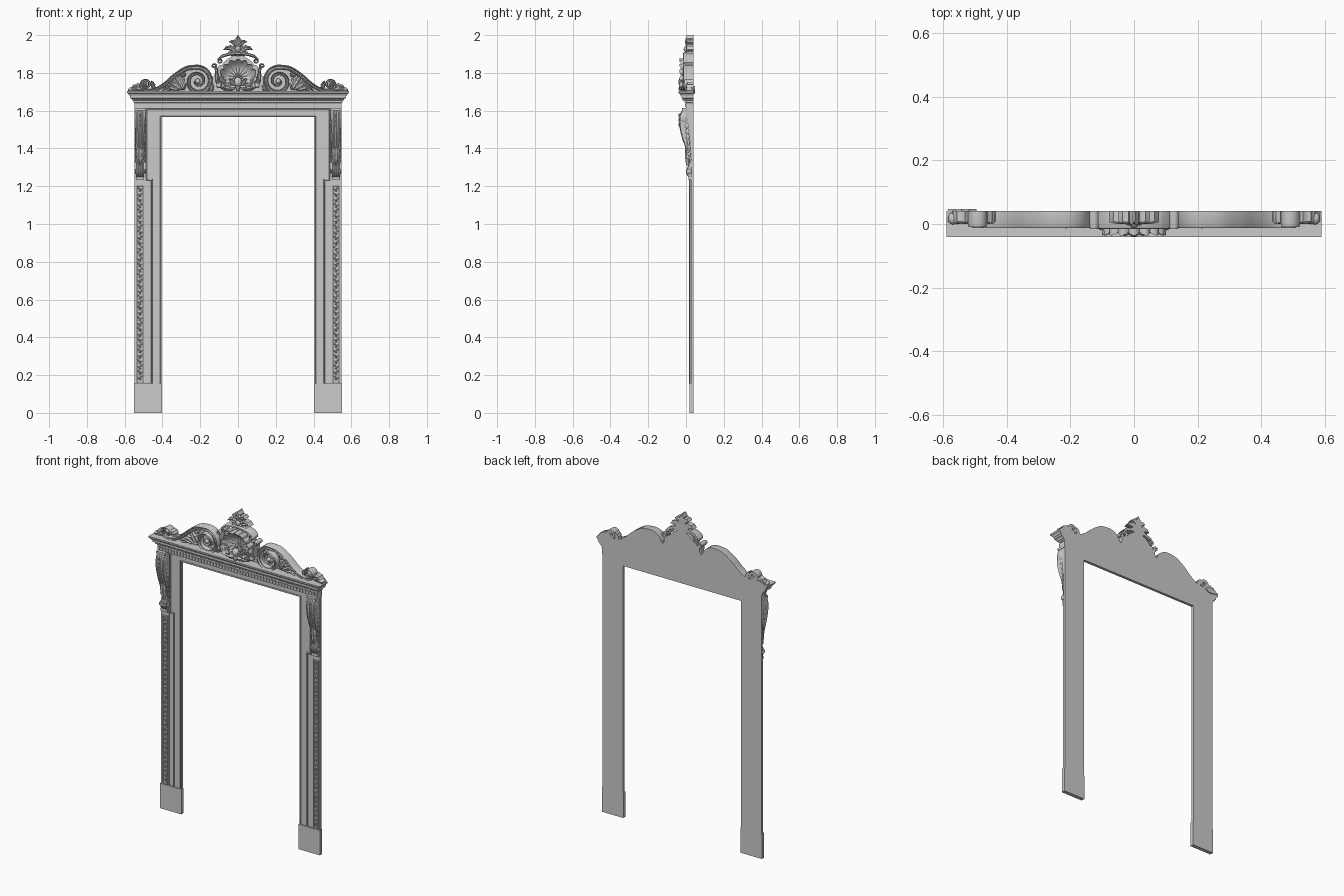
import bpy, bmesh
from math import sin, cos, pi, radians
from mathutils import Matrix, Vector

if "Cube" in bpy.data.objects:
    bpy.data.objects.remove(bpy.data.objects["Cube"])

YB = 0.041  # flat back plane


def loft(bm, rings, closed=True, caps=True):
    vs = [[bm.verts.new(p) for p in r] for r in rings]
    n = len(vs[0])
    for a, b in zip(vs, vs[1:]):
        for j in range(n if closed else n - 1):
            k = (j + 1) % n
            bm.faces.new((a[j], a[k], b[k], b[j]))
    if caps:
        bm.faces.new(vs[0])
        bm.faces.new(vs[-1])


def prism(bm, pts, y0, y1=YB):
    loft(bm, [[(x, y, z) for x, z in pts] for y in (y0, y1)])


def box(bm, x0, x1, z0, z1, y0, y1=YB):
    prism(bm, [(x0, z0), (x1, z0), (x1, z1), (x0, z1)], y0, y1)


def sweep(bm, path, section, scale=None):
    """Run a (side, y) section along an (x, z) path with mitred corners."""
    P = [Vector(p) for p in path]
    rings = []
    for i, p in enumerate(P):
        d0 = (p - P[max(i - 1, 0)]).normalized()
        d1 = (P[min(i + 1, len(P) - 1)] - p).normalized()
        t = (d0 + d1).normalized()
        ref = d1 if d1.length > 0 else d0
        k = (scale[i] if scale else 1) / max(0.5, t.dot(ref))
        rings.append([(p.x - t.y * s * k, y, p.y + t.x * s * k) for s, y in section])
    loft(bm, rings)


def spline(pts, n=8):
    P = [Vector(p) for p in [pts[0]] + list(pts) + [pts[-1]]]
    out = []
    for a, b, c, d in zip(P, P[1:], P[2:], P[3:]):
        for i in range(n):
            t = i / n
            out.append(0.5 * (2 * b + (c - a) * t + (2 * a - 5 * b + 4 * c - d) * t * t
                              + (3 * b - a - 3 * c + d) * t ** 3))
    return [tuple(v) for v in out] + [tuple(P[-1])]


def spiral(c, r0, r1, a0, a1, n):
    return [(c[0] + (r0 + (r1 - r0) * i / n) * cos(radians(a0 + (a1 - a0) * i / n)),
             c[1] + (r0 + (r1 - r0) * i / n) * sin(radians(a0 + (a1 - a0) * i / n)))
            for i in range(n + 1)]


def leaf(bm, x, z, ang, length, width, y=0.01, d=0.012, curl=0, back=0.03, n=12):
    """Lobed acanthus leaf with a grooved midrib, curling in the xz plane."""
    rings = []
    for i in range(n + 1):
        t = i / n
        a = radians(ang + curl * t)
        w = width * (0.12 + sin(pi * t ** 0.75)) * (1 + 0.22 * cos(t * 8 * pi)) * 0.5
        f = y - d * 0.6 * sin(pi * t)
        rings.append([(x - sin(a) * s * w, yy, z + cos(a) * s * w) for s, yy in
                      ((-1, back), (-1, f), (-.5, f - d * .6), (0, f - d * .2), (.5, f - d * .6), (1, f), (1, back))])
        x += cos(a) * length / n
        z += sin(a) * length / n
    loft(bm, rings)


def blob(bm, x, y, z, sx, sy, sz, rot=0, seg=10):
    m = Matrix.Translation((x, y, z)) @ Matrix.Rotation(-radians(rot), 4, 'Y') @ Matrix.Diagonal((sx, sy, sz, 1))
    bmesh.ops.create_uvsphere(bm, u_segments=seg, v_segments=max(6, seg // 2 + 1), radius=1, matrix=m)


def finish(name, bm, mirror=True, smooth=True):
    bmesh.ops.recalc_face_normals(bm, faces=bm.faces)
    me = bpy.data.meshes.new(name)
    bm.to_mesh(me)
    bm.free()
    ob = bpy.data.objects.new(name, me)
    bpy.context.collection.objects.link(ob)
    if smooth:
        bpy.ops.object.select_all(action='DESELECT')
        ob.select_set(True)
        bpy.context.view_layer.objects.active = ob
        bpy.ops.object.shade_smooth_by_angle(angle=radians(35))
    if mirror:
        ob.modifiers.new("Mirror", 'MIRROR')


# Plinth blocks
bm = bmesh.new()
box(bm, 0.403, 0.55, 0, 0.155, 0.018)
finish("plinth", bm, smooth=False)

# Backing frame: jambs and header in one slab
bm = bmesh.new()
prism(bm, [(0.408, 0.15), (0.547, 0.15), (0.547, 1.695), (-0.547, 1.695), (-0.547, 0.15),
           (-0.408, 0.15), (-0.408, 1.568), (0.408, 1.568)], 0.029)
finish("door_frame", bm, False, False)

# Architrave with ears, its outer bead and inner lip
half = [(0.457, 0.155), (0.457, 1.235), (0.482, 1.235), (0.482, 1.604)]
eared = half + [(-x, z) for x, z in reversed(half)]
bm = bmesh.new()
prism(bm, eared + [(-0.416, 0.155), (-0.416, 1.577), (0.416, 1.577), (0.416, 0.155)], 0.024)
sweep(bm, eared, [(-.004, .03), (-.004, .02), (-.001, .017), (.003, .019), (.004, .03)])
sweep(bm, [(0.409, .155), (0.409, 1.57), (-0.409, 1.57), (-0.409, .155)],
      [(-.003, YB), (-.003, .024), (0, .021), (.003, .024), (.003, YB)])
finish("architrave", bm, False)

# Pilaster strips with sunken panel borders
bm = bmesh.new()
box(bm, 0.492, 0.547, 0.155, 1.235, 0.026)
sweep(bm, [(.519, .158), (.504, .158), (.504, 1.2), (.534, 1.2), (.534, .158), (.519, .158)],
      [(-.004, .03), (-.004, .021), (0, .019), (.004, .021), (.004, .03)])
finish("pilaster_panel", bm)

# Carved leaf chain inside the panels
bm = bmesh.new()
for i in range(36):
    z = 0.178 + i * 0.0285
    s = 1 if i % 2 else -1
    blob(bm, .519, .025, z, .005, .006, .005, seg=8)
    blob(bm, .519 + s * .005, .025, z + .012, .0045, .005, .011, s * -35, 8)
    blob(bm, .519 - s * .006, .025, z + .006, .003, .004, .008, s * 40, 8)
finish("panel_carving", bm)

# Console brackets: fluted front following an S profile
bm = bmesh.new()
prof = spline([(.012, 1.614), (-.02, 1.602), (-.034, 1.57), (-.035, 1.52), (-.024, 1.465), (-.006, 1.41),
               (.008, 1.36), (.013, 1.315), (.004, 1.295), (0, 1.275), (.008, 1.255), (.02, 1.245)], 4)
rings = []
for y, z in prof:
    w = 0.021 + 0.006 * max(0, min(1, (z - 1.3) / 0.25))
    ring = [(.518 - w, YB, z)]
    for k in range(17):
        u = k / 8 - 1
        ring.append((.518 + u * w, y + .0035 * (1 - cos(u * 4 * pi)) * .5 + .004 * abs(u) ** 6, z))
    rings.append(ring + [(.518 + w, YB, z)])
loft(bm, rings)
box(bm, .488, .548, 1.6, 1.615, -.022)
box(bm, .497, .541, 1.232, 1.25, .012)
finish("console", bm)

# Console scroll eyes and leaf carving
bm = bmesh.new()
for x in (.492, .544):
    for y, z, r in ((-.008, 1.565, .023), (.016, 1.278, .013)):
        for k in (1, .55):
            blob(bm, x, y, z, .004 + .003 * (1 - k), r * k, r * k, seg=14)
    for i in range(7):
        z = 1.52 - i * .03
        blob(bm, x, .004 + i * .003, z, .004, .011 - i * .0008, .015, seg=8)
leaf(bm, .518, 1.31, 90, .15, .032, .008, .012, back=.03)
for i in range(6):
    blob(bm, .518, -.036 + max(0, i - 2) * .008, 1.575 - i * .024, .005, .005, .01, seg=8)
finish("console_carving", bm)

# Cornice: moulded profile mitred round front and sides
bm = bmesh.new()
loft(bm, [[(-.548 - o, YB, z), (-.548 - o, -.001 - o, z), (.548 + o, -.001 - o, z), (.548 + o, YB, z)]
          for o, z in ((0, 1.612), (0, 1.641), (.006, 1.644), (.006, 1.654), (.011, 1.657), (.016, 1.663),
                       (.024, 1.667), (.024, 1.679), (.028, 1.681), (.033, 1.689), (.039, 1.693), (.04, 1.703))])
finish("cornice", bm, False, False)

# Dentils and bead row
bm = bmesh.new()
for i in range(54):
    x = (i - 26.5) * .0205
    box(bm, x - .006, x + .006, 1.619, 1.637, -.006, .01)
for i in range(76):
    blob(bm, (i - 37.5) * .0148, -.014, 1.659, .0055, .006, .0055, seg=8)
finish("dentils", bm, False)

# Pediment scroll: inner volute, sweeping shoulder, outer volute
inner = spiral((.213, 1.756), .075, .012, 90, 740, 60)[::-1]
mid = spline([inner[-1], (.272, 1.824), (.33, 1.789), (.375, 1.75), (.415, 1.722), (.45, 1.71), (.485, 1.709)], 6)
outer = spiral((.487, 1.739), .029, .006, -90, 500, 40)
path = inner + mid[1:-1] + outer
ni, nm = len(inner), len(mid) - 2
scale = ([.3 + .7 * i / ni for i in range(ni)] + [1 - .3 * i / nm for i in range(nm)]
         + [.7 - .4 * i / 41 for i in range(41)])
bm = bmesh.new()
sweep(bm, path, [(-.013, YB), (-.013, -.002), (-.01, -.009), (-.006, -.009), (-.004, 0), (.003, 0),
                 (.005, -.008), (.009, -.012), (.013, -.006), (.013, YB)], scale)
blob(bm, .213, 0, 1.756, .014, .014, .014)
blob(bm, .487, 0, 1.739, .009, .012, .009)
finish("pediment_scroll", bm)

# Tympanum wall behind the carving
bm = bmesh.new()
prism(bm, [(0, 1.69), (0, 1.86), (.1, 1.84), (.13, 1.78), (.15, 1.79), (.18, 1.82)] + mid
      + [(.515, 1.735), (.525, 1.69)], .022)
finish("tympanum", bm, smooth=False)

# Acanthus carving in the tympanum, along the scroll and on the corners
bm = bmesh.new()
for x, z, a, l, w, c in ((.285, 1.71, 75, .1, .04, -40), (.295, 1.71, 50, .09, .035, -45),
                         (.31, 1.71, 25, .09, .03, -25), (.28, 1.78, 60, .04, .025, -80),
                         (.40, 1.705, 165, .07, .022, -30), (.15, 1.7, 110, .06, .03, -40)):
    leaf(bm, x, z, a, l, w, .012, .012, c)
for i in range(4, len(mid) - 8, 2):
    blob(bm, mid[i][0], 0, mid[i][1], .008, .006, .005, -45, 8)
for x, z, a, l, w, c in ((.505, 1.705, 60, .07, .035, -110), (.515, 1.7, 20, .07, .035, -40),
                         (.53, 1.7, 70, .045, .03, -90), (.45, 1.712, 100, .05, .022, -50)):
    leaf(bm, x, z, a, l, w, .014, .012, c, back=YB)
blob(bm, .568, .018, 1.71, .015, .02, .013)
finish("acanthus_carving", bm)

# Back-turned leaf on the left corner
bm = bmesh.new()
leaf(bm, -.495, 1.712, 180, .088, .03, .025, .01, 10, back=.047)
finish("corner_leaf", bm, False)

# Shell: ribbed, dished fan with scalloped rim
bm = bmesh.new()
rings = []
for k in range(133):
    f = k / 132
    a = radians(-38 + 256 * f)
    rib = abs(sin(f * 11 * pi))
    R = .088 + .012 * rib
    ring = [(R * u * cos(a), .004 + .014 * sin(pi * u) - .03 * u ** 3 - .01 * rib * u, 1.775 + R * u * sin(a))
            for u in (.08, .2, .35, .5, .65, .8, .92, 1)]
    rings.append(ring + [(ring[-1][0] * 1.02, YB, ring[-1][2])])
loft(bm, rings, closed=False, caps=False)
disc = [(.1 * cos(i * pi / 20), 1.79 + .1 * sin(i * pi / 20)) for i in range(40)]
prism(bm, disc, .024)
finish("shell", bm, False)

# Scrolled frame and leaves round the shell
bm = bmesh.new()
sec = [(-.009, YB), (-.009, -.004), (-.004, -.014), (.003, -.016), (.009, -.006), (.009, YB)]
side = spline([(.03, 1.712), (.075, 1.718), (.108, 1.75), (.112, 1.79), (.116, 1.825)], 6)
side += spiral((.127, 1.836), .013, .004, 200, -220, 24)
sweep(bm, side, sec, [.9 if i < 25 else .5 for i in range(len(side))])
crown = spiral((.098, 1.862), .014, .004, 60, 480, 24)[::-1]
crown += spline([(.085, 1.888), (.055, 1.897), (.02, 1.902), (0, 1.904)], 6)
sweep(bm, crown, sec, [.5 if i < 25 else .9 for i in range(len(crown))])
for x, z, a, l, w, y in ((.01, 1.735, -20, .075, .035, -.014), (.02, 1.715, 12, .08, .03, -.01),
                         (.07, 1.73, 60, .06, .03, -.006), (.01, 1.735, 35, .05, .026, -.02)):
    leaf(bm, x, z, a, l, w, y, .012, 30)
blob(bm, .028, -.02, 1.722, .018, .018, .014)
blob(bm, .1, -.006, 1.735, .016, .014, .016)
finish("shell_frame", bm)

bm = bmesh.new()
blob(bm, 0, -.02, 1.752, .022, .02, .026, seg=14)
blob(bm, 0, -.02, 1.718, .012, .02, .018)
finish("shell_boss", bm, False)

# Leafy finial on top
bm = bmesh.new()
prism(bm, [(0, 1.88), (.035, 1.885), (.022, 1.905), (.03, 1.93), (.015, 1.96), (0, 1.97)], .018)
for x, z, a, l, w, c in ((.008, 1.91, 55, .08, .028, -100), (.006, 1.945, 65, .05, .024, -90),
                         (.012, 1.897, 25, .05, .024, -50)):
    leaf(bm, x, z, a, l, w, .012, .01, c, back=YB)
blob(bm, .018, .008, 1.912, .01, .012, .01)
finish("finial_leaves", bm)

bm = bmesh.new()
leaf(bm, 0, 1.925, 90, .075, .034, .01, .012, back=YB)
blob(bm, 0, .005, 1.925, .016, .018, .018)
blob(bm, 0, .005, 1.898, .02, .014, .01)
finish("finial_bud", bm, False)
